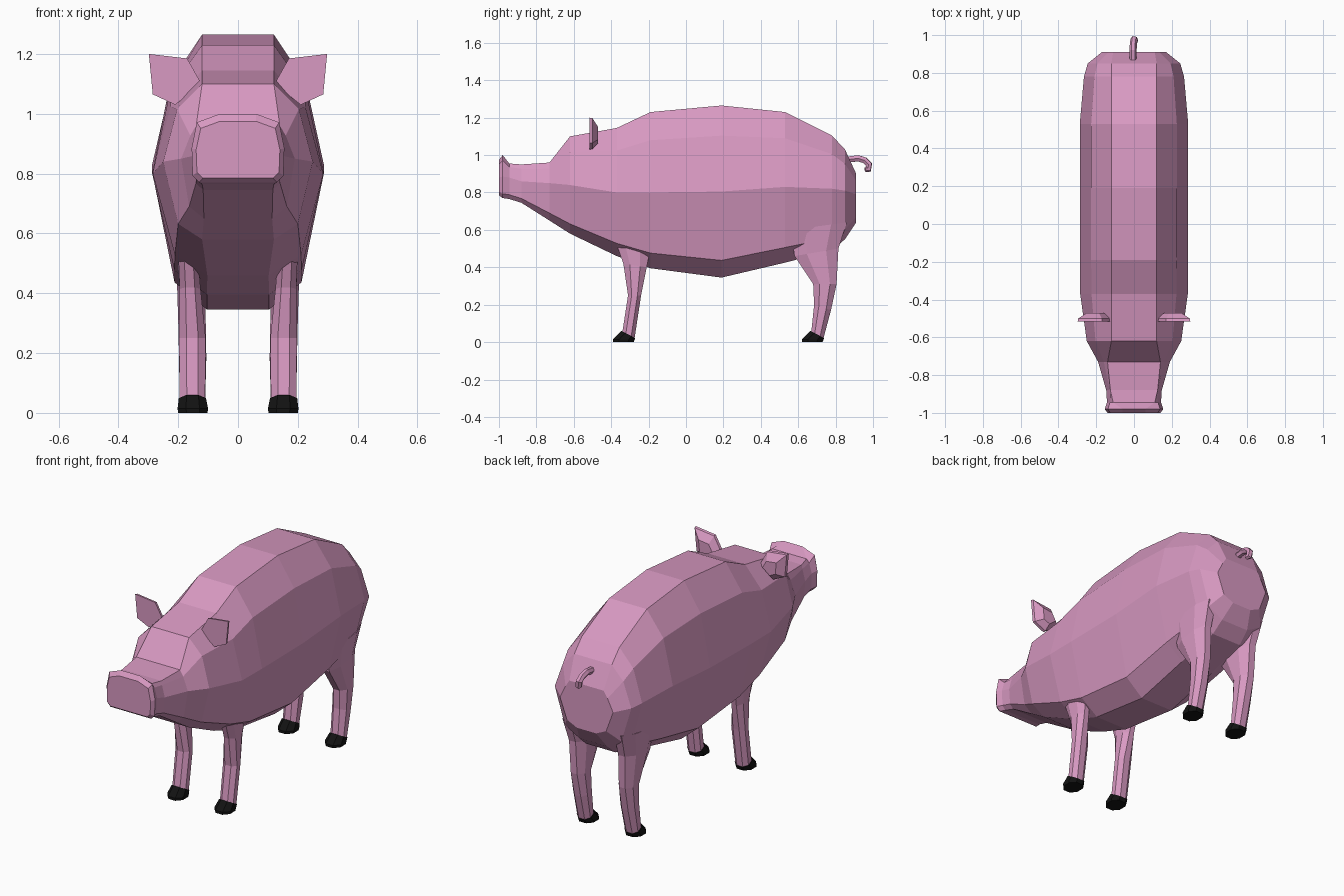
import bpy, bmesh

if "Cube" in bpy.data.objects:
    bpy.data.objects.remove(bpy.data.objects["Cube"])


def material(name, rgb):
    m = bpy.data.materials.new(name)
    m.diffuse_color = (*rgb, 1)
    m.use_nodes = True
    m.node_tree.nodes["Principled BSDF"].inputs["Base Color"].default_value = m.diffuse_color
    return m


PINK = material("pink skin", (0.69, 0.32, 0.54))
BLACK = material("black hoof", (0.006, 0.006, 0.006))


def loft(name, rings, mat):
    """Skin equal-sized rings of points into a closed flat-faced mesh."""
    bm = bmesh.new()
    loops = [[bm.verts.new(p) for p in r] for r in rings]
    n = len(loops[0])
    for a, b in zip(loops, loops[1:]):
        for i in range(n):
            j = (i + 1) % n
            bm.faces.new((a[i], a[j], b[j], b[i]))
    bm.faces.new(loops[0][::-1])
    bm.faces.new(loops[-1])
    bmesh.ops.recalc_face_normals(bm, faces=bm.faces)
    me = bpy.data.meshes.new(name)
    bm.to_mesh(me)
    bm.free()
    me.materials.append(mat)
    ob = bpy.data.objects.new(name, me)
    bpy.context.collection.objects.link(ob)
    return ob


def body_ring(y, top, mid, bottom, wt, wm, box=0):
    """Ten-sided section; box squares off the lower half (snout)."""
    half = [(wt, top),
            (wm * (0.79 + 0.1 * box), top - (0.35 - 0.1 * box) * (top - mid)),
            (wm, mid),
            (wm * (0.74 + 0.24 * box), bottom + 0.2 * (mid - bottom)),
            (wm * (0.36 + 0.48 * box), bottom)]
    return [(x, y, z) for x, z in half] + [(-x, y, z) for x, z in half[::-1]]


# Body, head and snout in one skin
stations = [
    (-1.00, 0.975, 0.88, 0.785, 0.06, 0.14, 1),
    (-0.98, 1.00, 0.885, 0.77, 0.06, 0.155, 1),
    (-0.945, 0.955, 0.88, 0.765, 0.11, 0.143, 1),
    (-0.88, 0.95, 0.86, 0.745, 0.125, 0.147, 0.9),
    (-0.73, 0.96, 0.85, 0.65, 0.14, 0.19, 0.5),
    (-0.62, 1.10, 0.84, 0.58, 0.12, 0.25, 0.25),
    (-0.37, 1.145, 0.80, 0.46, 0.12, 0.285),
    (-0.19, 1.23, 0.80, 0.395, 0.12, 0.287),
    (0.19, 1.265, 0.805, 0.345, 0.12, 0.287),
    (0.53, 1.23, 0.83, 0.425, 0.12, 0.287),
    (0.78, 1.105, 0.82, 0.49, 0.12, 0.265),
    (0.85, 1.03, 0.81, 0.55, 0.12, 0.245),
    (0.91, 0.90, 0.79, 0.64, 0.11, 0.17),
]
loft("body", [body_ring(*s) for s in stations], PINK)


def leg_ring(side, x0, x1, y0, y1, z0, z1):
    """Chamfered rectangle, z running from front z0 to back z1."""
    c = 0.28
    shape = [(c, 0), (1 - c, 0), (1, c), (1, 1 - c), (1 - c, 1), (c, 1), (0, 1 - c), (0, c)]
    return [(side * (x0 + (x1 - x0) * u), y0 + (y1 - y0) * v, z0 + (z1 - z0) * v)
            for u, v in shape]


front_leg = [(0.11, 0.195, -0.34, -0.275, 0.055, 0.02),
             (0.108, 0.197, -0.31, -0.24, 0.25, 0.25),
             (0.125, 0.195, -0.335, -0.21, 0.42, 0.40),
             (0.135, 0.20, -0.385, -0.19, 0.56, 0.50),
             (0.11, 0.22, -0.40, -0.18, 0.70, 0.65)]
back_leg = [(0.11, 0.195, 0.67, 0.735, 0.055, 0.02),
            (0.106, 0.197, 0.685, 0.775, 0.20, 0.17),
            (0.108, 0.20, 0.68, 0.805, 0.31, 0.31),
            (0.11, 0.205, 0.58, 0.815, 0.46, 0.50),
            (0.11, 0.22, 0.56, 0.86, 0.60, 0.64)]
# Ear outline in x, z
ear = [(0.298, 1.20), (0.17, 1.185), (0.122, 1.10), (0.21, 1.03), (0.285, 1.065)]

for side, label in ((1, "left"), (-1, "right")):
    # Legs with wedge hooves
    for part, rows in (("front", front_leg), ("back", back_leg)):
        loft(f"{part}_leg_{label}", [leg_ring(side, *r) for r in rows], PINK)
        y0, y1 = rows[0][2:4]
        loft(f"{part}_hoof_{label}",
             [leg_ring(side, 0.102, 0.20, y0 - 0.05, y1 - 0.005, 0, 0),
              leg_ring(side, 0.10, 0.202, y0 - 0.05, y1, 0.015, 0.012),
              leg_ring(side, 0.107, 0.198, y0 - 0.005, y1 + 0.003, 0.06, 0.022)], BLACK)
    # Ears, flat in front and tapering behind
    cx, cz = 0.20, 1.10
    loft(f"ear_{label}",
         [[(side * (cx + (x - cx) * s), y, cz + (z - cz) * s) for x, z in ear]
          for y, s in ((-0.515, 1), (-0.50, 0.97), (-0.47, 0.5))], PINK)

# Curled tail
curve = bpy.data.curves.new("tail", "CURVE")
curve.dimensions = "3D"
curve.bevel_depth = 0.019
curve.bevel_resolution = 1
curve.use_fill_caps = True
path = [(-0.005, 0.86, 0.975), (-0.005, 0.92, 0.983), (-0.003, 0.955, 0.972),
        (0.0, 0.978, 0.95), (0.003, 0.975, 0.925), (0.008, 0.958, 0.922)]
spline = curve.splines.new("POLY")
spline.points.add(len(path) - 1)
for p, co in zip(spline.points, path):
    p.co = (*co, 1)
spline.points[-1].radius = 0.7
spline.use_smooth = False
curve.materials.append(PINK)
bpy.context.collection.objects.link(bpy.data.objects.new("tail", curve))
